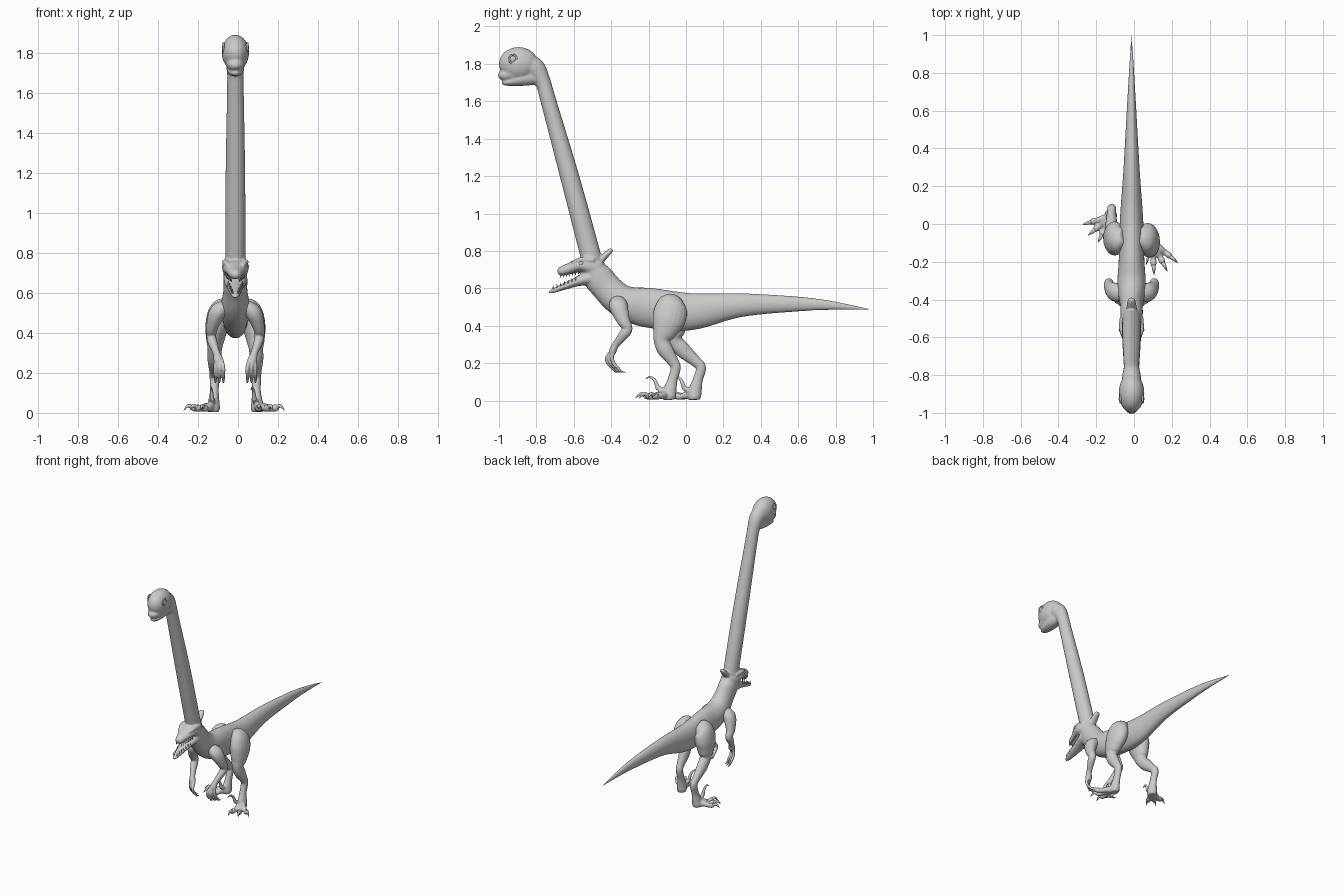
import bpy, bmesh, math
from mathutils import Vector, Matrix

CX = -0.013  # body's plane of symmetry


def spline(a, b, c, d, t):
    return 0.5 * (2 * b + (c - a) * t + (2 * a - 5 * b + 4 * c - d) * t * t
                  + (3 * b - a - 3 * c + d) * t ** 3)


def loft(bm, pts, seg=20, sub=6):
    """Smooth tube through (x, y, z, half width, half depth) stations."""
    n = len(pts)
    st = []
    for i in range(n - 1):
        q = [pts[max(i - 1, 0)], pts[i], pts[i + 1], pts[min(i + 2, n - 1)]]
        for k in range(sub):
            st.append([spline(*v, k / sub) for v in zip(*q)])
    st.append(list(pts[-1]))
    rings = []
    for i, s in enumerate(st):
        p = Vector(s[:3])
        t = (Vector(st[min(i + 1, len(st) - 1)][:3]) - Vector(st[max(i - 1, 0)][:3])).normalized()
        side = (Vector((1, 0, 0)) - t * t.x).normalized()
        up = t.cross(side)
        rx, ry = max(s[3], .001), max(s[4], .001)
        rings.append([bm.verts.new(p + side * rx * math.cos(a) + up * ry * math.sin(a))
                      for a in (2 * math.pi * j / seg for j in range(seg))])
    faces = [bm.faces.new(rings[0]), bm.faces.new(rings[-1][::-1])]
    for a, b in zip(rings, rings[1:]):
        for j in range(seg):
            k = (j + 1) % seg
            faces.append(bm.faces.new((a[j], b[j], b[k], a[k])))
    bmesh.ops.recalc_face_normals(bm, faces=faces)


def ball(bm, c, r):
    m = Matrix.Translation(c) @ Matrix.Diagonal((*r, 1))
    bmesh.ops.create_uvsphere(bm, u_segments=24, v_segments=16, radius=1, matrix=m)


def finish(name, bm, voxel=0, smooth=4):
    me = bpy.data.meshes.new(name)
    bmesh.ops.translate(bm, verts=bm.verts, vec=(CX, 0, 0))
    bm.to_mesh(me)
    bm.free()
    for p in me.polygons:
        p.use_smooth = True
    ob = bpy.data.objects.new(name, me)
    bpy.context.collection.objects.link(ob)
    if voxel:
        r = ob.modifiers.new("Fuse", 'REMESH')
        r.mode, r.voxel_size, r.use_smooth_shade = 'VOXEL', voxel, True
        s = ob.modifiers.new("Soften", 'SMOOTH')
        s.factor, s.iterations = 0.5, smooth
    return ob


def mid(rows):
    return [(0, *r) for r in rows]


# Torso, tail, both necks and both heads fused into one skin
bm = bmesh.new()
loft(bm, mid([(1.0, .485, .002, .002), (.8, .507, .014, .022), (.61, .516, .025, .039),
              (.29, .51, .043, .064), (.02, .475, .062, .1), (-.19, .495, .068, .107),
              (-.3, .515, .075, .094), (-.37, .55, .07, .085), (-.43, .61, .06, .08),
              (-.47, .66, .06, .08), (-.5, .715, .058, .06)]), 28)
loft(bm, mid([(-.47, .64, .045, .05), (-.5, .74, .05, .055), (-.62, 1.19, .049, .051),
              (-.735, 1.6, .042, .042), (-.768, 1.71, .042, .043), (-.81, 1.775, .05, .058),
              (-.87, 1.795, .055, .065)]), 28)
ball(bm, (0, -.895, 1.8), (.068, .105, .09))
loft(bm, mid([(-.84, 1.77, .045, .05), (-.9, 1.755, .052, .045), (-.96, 1.742, .043, .035),
              (-.99, 1.735, .03, .024), (-1.003, 1.73, .008, .008)]))
loft(bm, mid([(-.79, 1.74, .035, .05), (-.87, 1.722, .045, .04), (-.94, 1.705, .037, .024),
              (-.975, 1.7, .022, .014), (-.985, 1.7, .006, .005)]))
# Lower head: open upper and lower jaws
loft(bm, mid([(-.46, .70, .05, .06), (-.5, .712, .062, .055), (-.56, .725, .066, .04),
              (-.62, .706, .045, .031), (-.67, .69, .028, .024), (-.686, .685, .012, .011)]))
loft(bm, mid([(-.47, .665, .05, .05), (-.52, .655, .056, .042), (-.58, .637, .045, .026),
              (-.65, .61, .033, .018), (-.71, .587, .02, .012), (-.733, .578, .006, .006)]))
for s in (-1, 1):
    loft(bm, [(s * .05, -.49, .75, .014, .012), (s * .052, -.56, .755, .014, .012),
              (s * .036, -.61, .738, .01, .008)], 12)
# Crest behind the lower head
loft(bm, mid([(-.46, .745, .03, .02), (-.43, .777, .026, .017), (-.405, .8, .021, .014),
              (-.395, .81, .014, .008)]), 14)
finish("body_necks_and_heads", bm, .006, 5)

# Eyes with rims
bm = bmesh.new()
for s in (-1, 1):
    ball(bm, (s * .056, -.925, 1.825), (.012, .018, .02))
    ball(bm, (s * .055, -.56, .733), (.013, .014, .013))
    ring = [(s * .06, -.925 + .02 * math.cos(a), 1.825 + .023 * math.sin(a), .005, .005)
            for a in (2 * math.pi * i / 12 for i in range(13))]
    loft(bm, ring, 8, 2)
finish("eyes", bm)

# Teeth along both jaws
bm = bmesh.new()
for s in (-1, 1):
    for i in range(7):
        t = i / 6
        for y, x, z, d in ((-.575 - .095 * t, .045 - .025 * t, .692 - .018 * t, -.02),
                           (-.59 - .12 * t, .036 - .022 * t, .64 - .043 * t, .02)):
            loft(bm, [(s * x, y, z, .005, .005), (s * x, y, z + d, .001, .001)], 6, 1)
finish("teeth", bm)

# Arms with three curled, clawed fingers
for s, name in ((-1, "left_arm"), (1, "right_arm")):
    bm = bmesh.new()
    loft(bm, [(s * .05, -.36, .53, .035, .045), (s * .09, -.36, .5, .042, .05),
              (s * .116, -.335, .43, .03, .036), (s * .12, -.312, .385, .024, .026),
              (s * .115, -.33, .355, .024, .027), (s * .095, -.375, .3, .018, .019),
              (s * .085, -.392, .265, .024, .02), (s * .082, -.395, .245, .02, .015)], 16)
    claws = bmesh.new()
    for i in (-1, 0, 1):
        x, y = s * (.08 + i * .02), -.395 + i * .014
        loft(bm, [(s * (.083 + i * .012), -.393, .265, .012, .012), (x, y - .015, .225, .01, .011),
                  (x, y, .19, .009, .01), (x, y + .02, .172, .007, .008)], 10)
        loft(claws, [(x, y + .014, .178, .008, .009), (x, y + .032, .157, .005, .006),
                     (x, y + .06, .15, .001, .001)], 8)
    finish(name, bm, .0045, 3)
    finish(name + "_claws", claws)


def leg(name, s, shift, yaw, reach):
    def pose(rows):  # swing the lower leg backwards
        return [(s * x, y + shift * min(max((.47 - z) / .29, 0), 1), z, a, b)
                for x, y, z, a, b in rows]
    bm, claws = bmesh.new(), bmesh.new()
    loft(bm, pose([(.04, -.06, .545, .03, .04), (.075, -.075, .51, .055, .08),
                   (.092, -.09, .44, .058, .09), (.1, -.115, .37, .047, .066),
                   (.103, -.13, .32, .036, .043), (.106, -.11, .27, .034, .042),
                   (.106, -.07, .21, .025, .03), (.105, -.055, .175, .024, .027),
                   (.105, -.072, .11, .022, .027), (.108, -.085, .06, .028, .035),
                   (.11, -.09, .022, .033, .036), (.11, -.09, .004, .026, .03)]))
    base = Vector((s * .11, -.095 + shift, 0))

    def toe(bmx, ang, rows, sg=10):
        d = Vector((s * math.sin(ang), -math.cos(ang), 0))
        loft(bmx, [(*(base + d * r * reach + Vector((0, 0, z))), a, b) for r, z, a, b in rows], sg)
    for k in (-1, 0, 1):
        ang = math.radians(yaw + 24 * k)
        toe(bm, ang, [(0, .03, .022, .024), (.3, .028, .018, .02), (.5, .02, .015, .015),
                      (.65, .024, .017, .019), (.76, .02, .008, .01)])
        toe(claws, ang, [(.7, .028, .011, .012), (.85, .035, .008, .009), (1.0, .012, .001, .001)])
    # Raised hooked claw on the inner side
    inner = math.radians(yaw - 42)
    toe(bm, inner, [(.05, .04, .016, .016), (.25, .06, .014, .015), (.38, .075, .011, .012)])
    toe(claws, inner, [(.33, .07, .011, .012), (.43, .108, .008, .009), (.58, .126, .005, .006),
                       (.72, .115, .001, .001)])
    finish(name, bm, .005, 3)
    finish(name + "_claws", claws)


leg("right_leg", 1, 0, 27, .175)
leg("left_leg", -1, .135, 50, .155)
